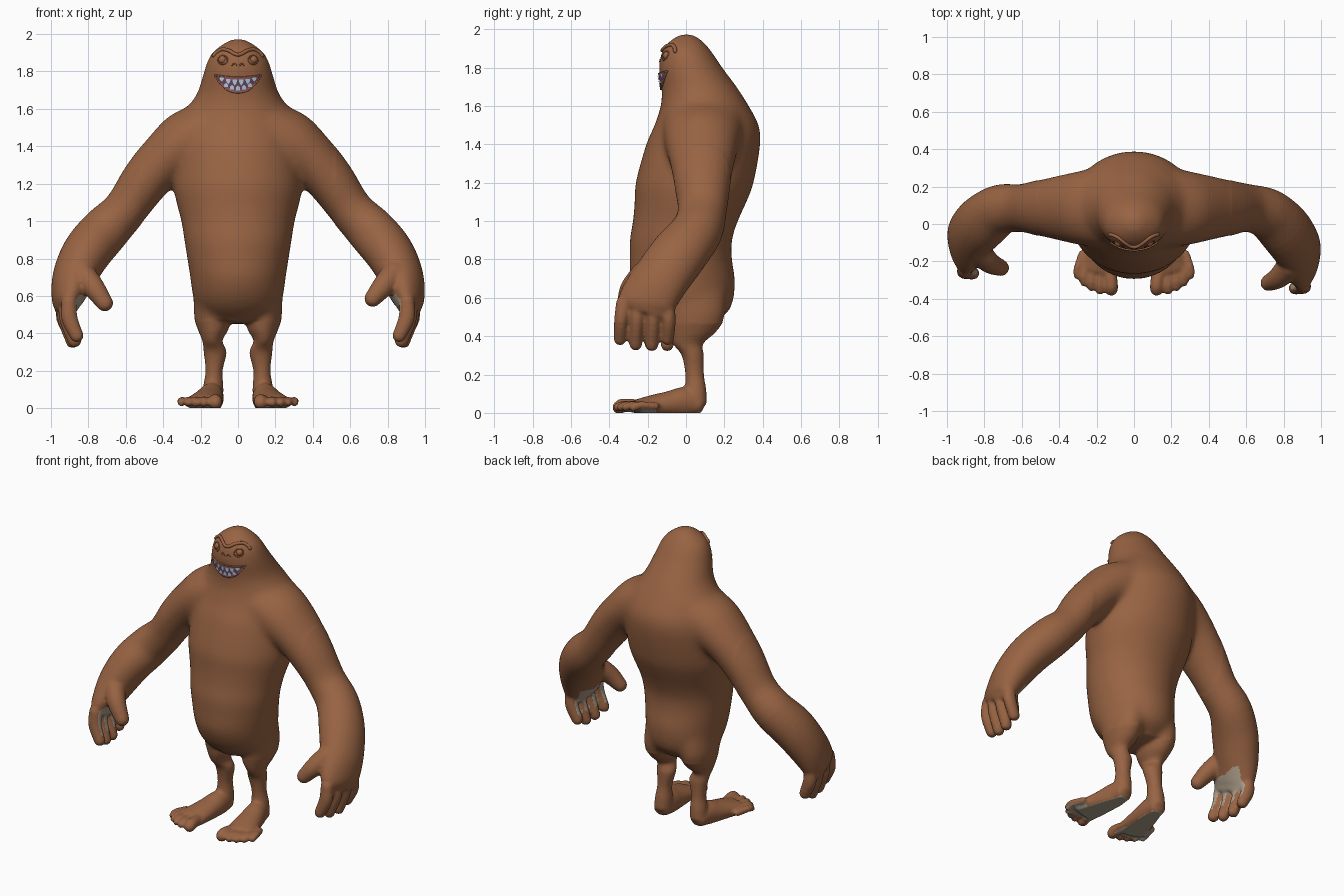
import bpy, bmesh, math
from mathutils import Vector
from mathutils.bvhtree import BVHTree

cube = bpy.data.objects.get("Cube")
if cube:
    bpy.data.objects.remove(cube, do_unlink=True)


def material(name, r, g, b):
    m = bpy.data.materials.new(name)
    m.use_nodes = True
    m.diffuse_color = (r, g, b, 1)
    m.node_tree.nodes["Principled BSDF"].inputs["Base Color"].default_value = (r, g, b, 1)
    return m


BROWN = material("brown_fur", 0.315, 0.126, 0.056)
PALE = material("pale_skin", 0.41, 0.335, 0.25)
MOUTH = material("mouth_purple", 0.13, 0.06, 0.13)
GUM = material("gum_mauve", 0.25, 0.09, 0.15)
TOOTH = material("tooth_pale_blue", 0.48, 0.62, 0.68)

Y, Z = Vector((0, 1, 0)), Vector((0, 0, 1))


def spline(pts, steps):
    """Smooth path through points that may also carry radii."""
    p = [Vector(q) for q in pts]
    p = [p[0] * 2 - p[1]] + p + [p[-1] * 2 - p[-2]]
    out = []
    for i in range(1, len(p) - 2):
        a, b, c, d = p[i - 1:i + 3]
        for k in range(steps):
            t = k / steps
            out.append((b * 2 + (c - a) * t + (a * 2 - b * 5 + c * 4 - d) * t ** 2
                        + (b * 3 - a - c * 3 + d) * t ** 3) / 2)
    return out + [p[-2]]


def loft(bm, pts, ref=Y, flat=None, cap=1.0, sides=24, steps=4):
    """Elliptical tube through (x, y, z, radius a, radius b), rounded at both ends."""
    s = spline(pts, steps)
    c = [Vector(q[:3]) for q in s]
    rings = []

    def ring(i, scale=1.0, push=0.0):
        t = flat or (c[min(i + 1, len(c) - 1)] - c[max(i - 1, 0)]).normalized()
        b = (ref - t * ref.dot(t)).normalized()
        a = t.cross(b)
        o = c[i] + t * push * min(s[i][3:]) * cap
        rings.append([bm.verts.new(o + a * math.cos(w) * s[i][3] * scale + b * math.sin(w) * s[i][4] * scale)
                      for w in (math.tau * k / sides for k in range(sides))])

    angles = [math.radians(d) for d in (25, 50, 75)]
    for w in reversed(angles):
        ring(0, math.cos(w), -math.sin(w))
    for i in range(len(s)):
        ring(i)
    for w in angles:
        ring(len(s) - 1, math.cos(w), math.sin(w))
    faces = [bm.faces.new(rings[0]), bm.faces.new(rings[-1])]
    for r, q in zip(rings, rings[1:]):
        for k in range(sides):
            n = (k + 1) % sides
            faces.append(bm.faces.new((r[k], r[n], q[n], q[k])))
    bmesh.ops.recalc_face_normals(bm, faces=faces)


def finish(name, bm, *mats, smooth=True):
    me = bpy.data.meshes.new(name)
    bm.to_mesh(me)
    bm.free()
    for m in mats:
        me.materials.append(m)
    for p in me.polygons:
        p.use_smooth = smooth
    ob = bpy.data.objects.new(name, me)
    bpy.context.collection.objects.link(ob)
    return ob


body = bmesh.new()

# Head and torso: height, middle depth, half width, half depth
torso = [(1.967, .003, .05, .05), (1.93, .0, .108, .096), (1.88, .004, .155, .133), (1.8, .024, .183, .166),
         (1.7, .068, .212, .197), (1.65, .085, .24, .212), (1.6, .098, .275, .23), (1.5, .108, .312, .272),
         (1.4, .09, .335, .298), (1.2, .045, .345, .308), (1.1, .024, .33, .292), (1.0, -.003, .304, .274),
         (.9, -.027, .288, .267), (.8, -.027, .272, .267), (.7, -.018, .256, .274), (.6, -.002, .242, .252),
         (.53, .012, .215, .212), (.48, .015, .15, .15)]
loft(body, [(0, y, z, a, b) for z, y, a, b in torso], flat=-Z, cap=.2, sides=48)

for s, dy in ((1, 0.0), (-1, 0.08)):
    # Arm, with the right hand held slightly further back and the palm turned a little rearward
    arm = [(.16, .09, 1.50, .15, .215), (.28, .085, 1.42, .167, .20), (.385, .085, 1.34, .142, .178),
           (.495, .085, 1.215, .13, .152), (.605, .085, 1.06, .117, .128), (.715, .055, .945, .13, .135),
           (.81, -.035, .83, .13, .15), (.876, -.13, .70, .115, .15), (.908, -.2, .59, .085, .15),
           (.915, -.222, .535, .06, .138)]
    shift = lambda z: dy * min(1, max(0, (1.05 - z) / .4))
    loft(body, [(s * x, y + shift(z), z, a, b) for x, y, z, a, b in arm],
         ref=Vector((s * .13, 1, 0)), cap=.4, sides=32)

    # Fingers and thumb
    for x, y, tip in ((.903, -.338, .385), (.915, -.256, .358), (.925, -.172, .354), (.93, -.09, .385)):
        y += dy
        loft(body, [(s * x, y * .9 + .1 * (dy - .2), .57, .042, .042), (s * (x - .002), y, .48, .044, .037),
                    (s * (x - .042), y - .006, tip, .037, .034)], sides=16)
    loft(body, [(s * .835, -.22 + dy, .72, .07, .07), (s * .775, -.285 + dy, .65, .06, .058),
                (s * (.72 - dy * .1), -.315 + dy, .585 - dy * .3, .046, .045)], sides=16)

    # Leg
    leg = [(.12, .02, .62, .115, .19), (.135, .045, .5, .103, .16), (.133, .03, .42, .082, .125),
           (.137, .01, .36, .054, .08), (.122, .035, .3, .062, .058), (.128, .045, .2, .046, .049),
           (.132, .05, .12, .054, .056), (.135, .05, .05, .057, .06)]
    loft(body, [(s * x, *r) for x, *r in leg], flat=-Z, cap=.3)

    # Foot and toes
    foot = [(.135, .07, .04, .055, .05), (.142, .0, .055, .067, .08), (.158, -.09, .045, .08, .068),
            (.175, -.18, .036, .092, .056), (.19, -.25, .03, .104, .042)]
    loft(body, [(s * x, *r) for x, *r in foot], ref=Z, cap=.5)
    for x, y, r in ((.121, -.385, .036), (.182, -.38, .024), (.228, -.362, .023),
                    (.268, -.335, .022), (.303, -.298, .021)):
        loft(body, [(s * (x * .8 + .035), y + .14, .034, r, r), (s * x, y + .06, .040, r, r),
                    (s * x, y + r, .029, r, r)], ref=Z, sides=16)

# Fuse everything into one skin
ob = finish("body", body, BROWN, PALE)
mod = ob.modifiers.new("fuse", 'REMESH')
mod.mode = 'VOXEL'
mod.voxel_size = 0.01
fused = bpy.data.meshes.new_from_object(ob.evaluated_get(bpy.context.evaluated_depsgraph_get()))
ob.modifiers.clear()
ob.data = fused

# Relax the skin, most strongly on the trunk and shoulders, and flatten the soles
bm = bmesh.new()
bm.from_mesh(fused)
trunk = [v for v in bm.verts if v.co.z > .47 and abs(v.co.x) < .52]
for verts, count in ((bm.verts[:], 3), (trunk, 35)):
    for _ in range(count):
        bmesh.ops.smooth_vert(bm, verts=verts, factor=.5, use_axis_x=True, use_axis_y=True, use_axis_z=True)
for v in bm.verts:
    v.co.z = max(v.co.z, 0)
bm.normal_update()
# Pale palms and soles
for f in bm.faces:
    c, n = f.calc_center_median(), f.normal
    side = 1 if c.x > 0 else -1
    sole = c.z < .03 and n.z < -.75 and c.y > -.31
    inward = n.dot(Vector((-side * .9, .25, -.3))) > .62 and n.y < .5
    palm = abs(c.x) > .81 and .42 < c.z < .61 and inward
    f.material_index = 1 if sole or palm else 0
    f.smooth = True
skin = BVHTree.FromBMesh(bm)
bm.to_mesh(fused)
bm.free()
if not fused.materials:
    fused.materials.append(BROWN)
    fused.materials.append(PALE)


def on_face(x, z, out=0.0):
    """Point on the front of the head, moved outward."""
    hit = skin.ray_cast(Vector((x, -2, z)), Y)[0]
    return Vector((x, (hit.y if hit else -.1) - out, z))


def ridge(name, pts, r, mat=BROWN, out=0.0):
    b = bmesh.new()
    loft(b, [(*on_face(x, z, out), r, r) for x, z in pts], ref=Vector((.1, 1, .1)), sides=10)
    return finish(name, b, mat)


# Brow, eyes and nostrils
half = [(.13, 1.885), (.115, 1.902), (.085, 1.918), (.05, 1.912), (.022, 1.896)]
ridge("brow", [(-x, z) for x, z in half] + [(0, 1.89)] + half[::-1], .010, out=.004)
for s, label in ((1, "left"), (-1, "right")):
    b = bmesh.new()
    bmesh.ops.create_uvsphere(b, u_segments=20, v_segments=12, radius=.023)
    eye = finish(label + "_eye", b, BROWN)
    eye.location = on_face(s * .082, 1.862, -.012)
    ring = [(s * .082 + .026 * math.cos(w), 1.862 + .024 * math.sin(w))
            for w in (math.tau * k / 12 for k in range(13))]
    ridge(label + "_eyelid", ring, .0035)
    ridge(label + "_nostril", [(s * .008, 1.832), (s * .02, 1.842), (s * .032, 1.834)], .004)

# Mouth interior and gums
WIDE = .124
top = lambda u: 1.768 + .012 * u * u
bottom = lambda u: 1.688 + .092 * abs(u) ** 2.3


def band(name, lo, hi, out, mat, n=28, rows=5):
    b = bmesh.new()
    grid = []
    for i in range(n + 1):
        u = 2 * i / n - 1
        a, c = lo(u), hi(u)
        grid.append([b.verts.new(on_face(u * WIDE, a + (c - a) * k / rows, out)) for k in range(rows + 1)])
    for p, q in zip(grid, grid[1:]):
        for k in range(rows):
            b.faces.new((p[k], q[k], q[k + 1], p[k + 1]))
    return finish(name, b, mat)


band("mouth", bottom, top, .007, MOUTH)
band("upper_gum", lambda u: top(u) - .2 * (top(u) - bottom(u)), top, .009, GUM, rows=2)
band("lower_gum", bottom, lambda u: bottom(u) + .2 * (top(u) - bottom(u)), .009, GUM, rows=2)

# Pointed teeth
teeth = bmesh.new()
for count, reach, edge, away, size in ((6, .70, top, -1, .36), (5, .52, bottom, 1, .30)):
    for i in range(count):
        u = reach * (2 * i / (count - 1) - 1)
        gap = top(u) - bottom(u)
        h, w = size * gap + .004, .0115
        shape = ((-w, 0), (w, 0), (w * .9, .55), (0, 1), (-w * .9, .55))
        f = teeth.faces.new([teeth.verts.new(on_face(u * WIDE + x, edge(u) + away * (.14 * gap + k * h), .013))
                             for x, k in shape])
        f.normal_update()
        if f.normal.y > 0:
            f.normal_flip()
finish("teeth", teeth, TOOTH, smooth=False)

# Lips
for name, edge in (("upper_lip", top), ("lower_lip", bottom)):
    ridge(name, [(u * WIDE, edge(u)) for u in (k / 8 - 1 for k in range(17))], .005, out=.005)
